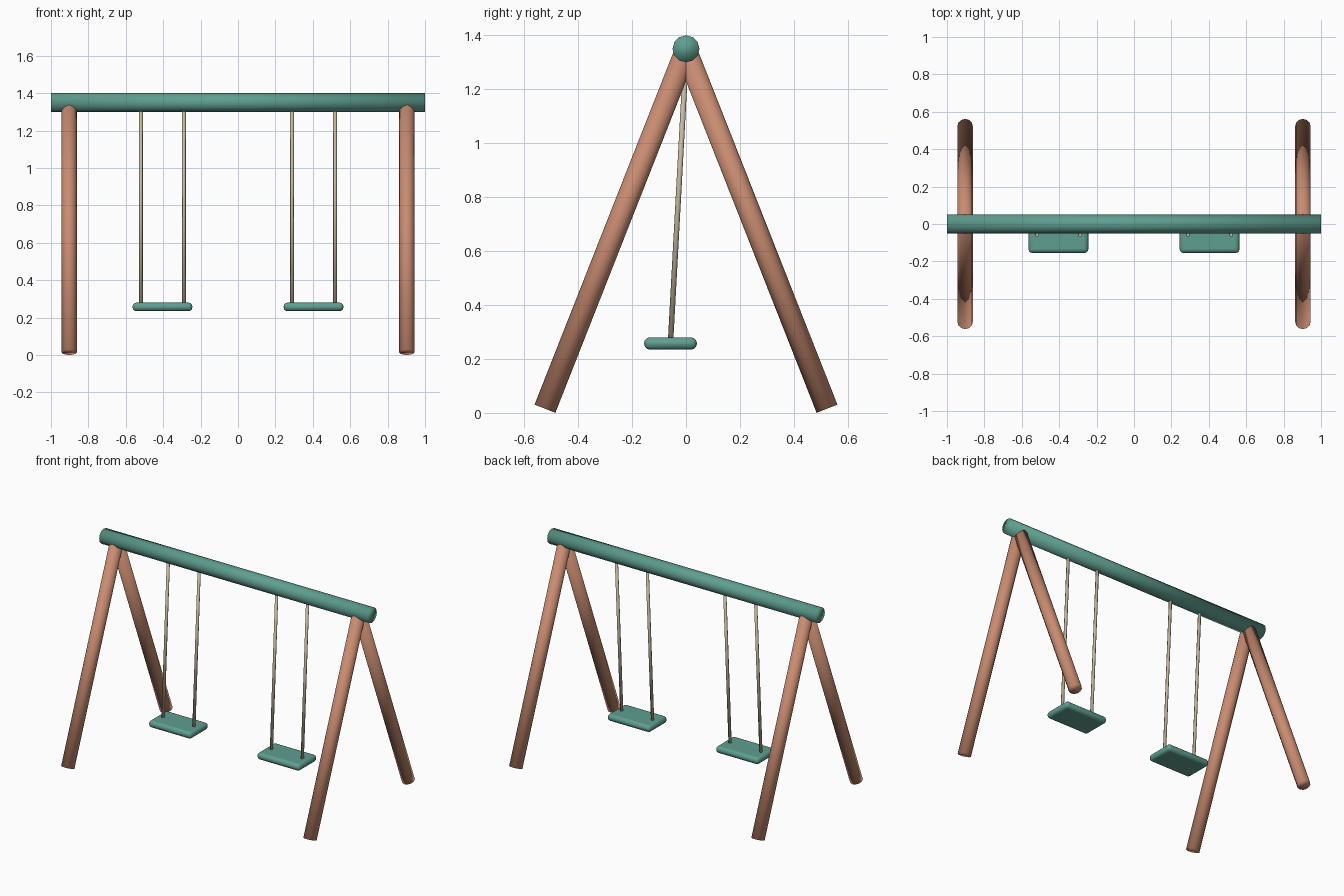
import bpy
from mathutils import Vector

cube = bpy.data.objects.get("Cube")
if cube:
    bpy.data.objects.remove(cube, do_unlink=True)


def material(name, rgb):
    mat = bpy.data.materials.new(name)
    mat.use_nodes = True
    mat.diffuse_color = (*rgb, 1)
    bsdf = next(n for n in mat.node_tree.nodes if n.type == 'BSDF_PRINCIPLED')
    bsdf.inputs["Base Color"].default_value = (*rgb, 1)
    return mat


GREEN = material("sea_green", (0.115, 0.345, 0.28))
CLAY = material("terracotta", (0.58, 0.26, 0.165))
SAND = material("sand", (0.56, 0.49, 0.35))


def pole(name, start, end, radius, sides, mat):
    """Capped cylinder between two points, smooth over its rims."""
    a, b = Vector(start), Vector(end)
    bpy.ops.mesh.primitive_cylinder_add(
        vertices=sides, radius=radius, depth=(b - a).length, location=(a + b) / 2,
        rotation=(b - a).to_track_quat('Z', 'Y').to_euler())
    obj = bpy.context.object
    obj.name = name
    obj.data.materials.append(mat)
    bpy.ops.object.shade_smooth()
    return obj


def seat(name, x):
    """Rounded board."""
    bpy.ops.mesh.primitive_cube_add(size=1, location=(x, -0.0575, 0.2575))
    obj = bpy.context.object
    obj.name = name
    obj.scale = (0.32, 0.195, 0.045)
    bpy.ops.object.transform_apply(location=False, rotation=False, scale=True)
    obj.data.materials.append(GREEN)
    bevel = obj.modifiers.new("rounded_edges", 'BEVEL')
    bevel.width = 0.02
    bevel.segments = 3
    bpy.ops.object.shade_smooth_by_angle()


# Top beam
pole("top_beam", (-1, 0, 1.35), (1, 0, 1.35), 0.05, 12, GREEN)

for side, s in (("left", 1), ("right", -1)):
    # A-frame legs
    for end, y in (("front", -0.523), ("back", 0.523)):
        pole(f"{end}_{side}_leg", (s * 0.903, y, 0.0155), (s * 0.903, 0, 1.343),
             0.0415, 12, CLAY)
    # Swing seat with its two ropes
    seat(f"{side}_seat", s * 0.404)
    for place, dx in (("outer", 0.115), ("inner", -0.115)):
        x = s * (0.404 + dx)
        pole(f"{side}_{place}_rope", (x, -0.0575, 0.26), (x, 0, 1.32), 0.01, 8, SAND)
